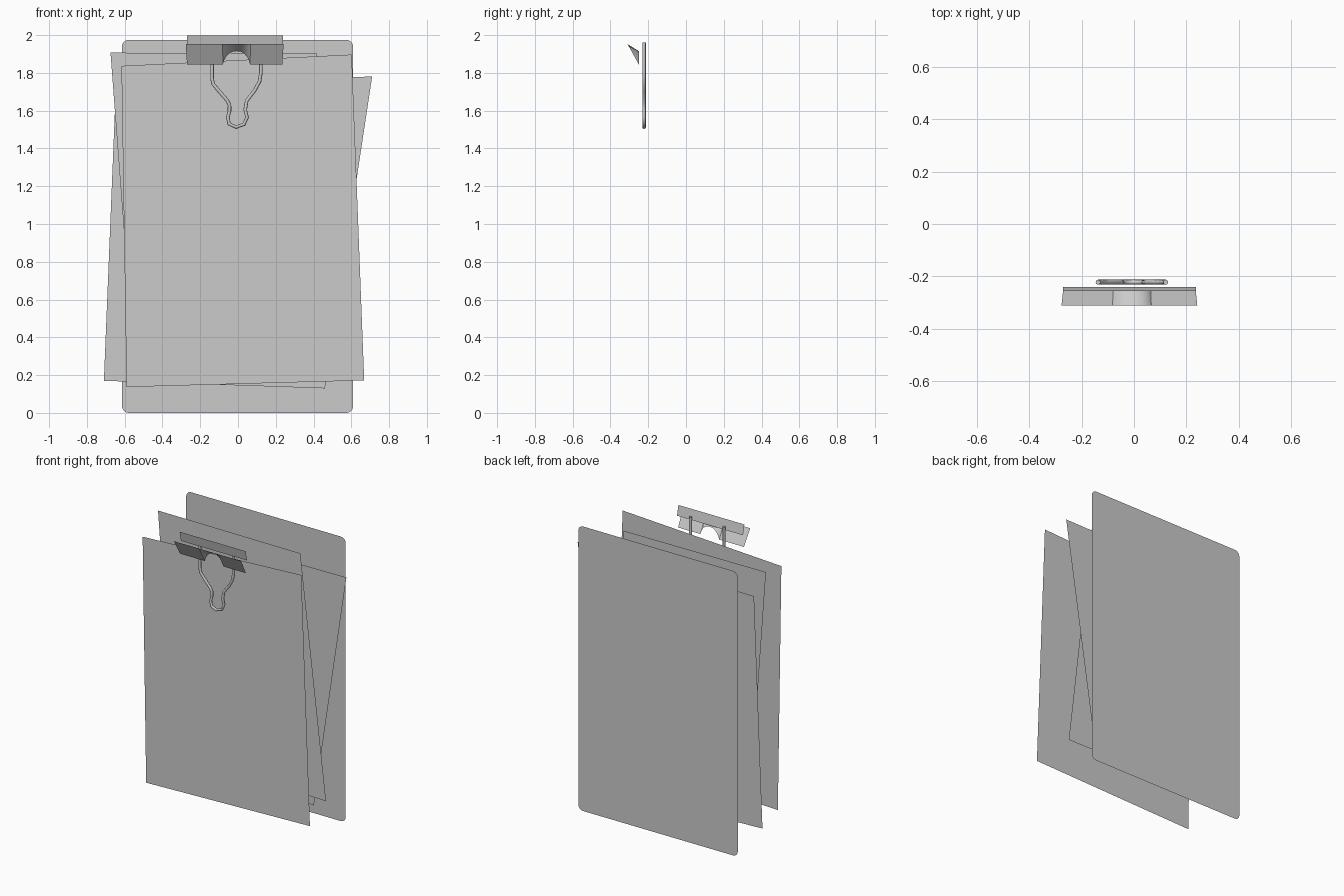
import bpy, math

if "Cube" in bpy.data.objects:
    bpy.data.objects.remove(bpy.data.objects["Cube"])


def mesh_object(name, verts, faces):
    mesh = bpy.data.meshes.new(name)
    mesh.from_pydata(verts, [], faces)
    mesh.update()
    obj = bpy.data.objects.new(name, mesh)
    bpy.context.collection.objects.link(obj)
    return obj


def flat_panel(name, y, outline):
    """Single thin face from an x, z outline (counter-clockwise seen from the front)."""
    return mesh_object(name, [(x, y, z) for x, z in outline], [range(len(outline))])


def ruled_strip(name, lower, upper):
    """Strip of quads between two point rows of equal length."""
    n = len(lower)
    faces = [(i, i + 1, n + i + 1, n + i) for i in range(n - 1)]
    return mesh_object(name, lower + upper, faces)


# Backing board with rounded corners
x0, x1, z0, z1, r = -0.615, 0.61, 0.0, 1.975, 0.038
corners = [(x0 + r, z0 + r, 180), (x1 - r, z0 + r, 270),
           (x1 - r, z1 - r, 0), (x0 + r, z1 - r, 90)]
outline = []
for cx, cz, start in corners:
    for k in range(7):
        a = math.radians(start + 15 * k)
        outline.append((cx + r * math.cos(a), cz + r * math.sin(a)))
flat_panel("backing_board", 0.31, outline)

# Loose paper sheets, each slightly skewed
flat_panel("paper_back", 0.175, [(-0.71, 0.17), (0.46, 0.13), (0.71, 1.78), (-0.645, 1.765)])
flat_panel("paper_middle", 0.087, [(-0.55, 0.25), (0.615, 0.235), (0.418, 1.902), (-0.675, 1.907)])
flat_panel("paper_front", -0.165, [(-0.59, 0.137), (0.668, 0.172), (0.602, 1.897), (-0.617, 1.837)])

# Clip jaw: sloped plate with an arched notch along the lower edge
profile = [(-0.27, 1.845), (-0.08, 1.845), (-0.074, 1.865), (-0.063, 1.885), (-0.048, 1.902),
           (-0.03, 1.912), (-0.008, 1.915), (0.015, 1.912), (0.033, 1.902), (0.048, 1.885),
           (0.058, 1.865), (0.064, 1.845), (0.235, 1.845)]
lower = [(x, -0.25, z) for x, z in profile]
upper = [(-0.0175 + (x + 0.0175) * 1.025, -0.31, 1.953) for x, z in profile]
jaw = ruled_strip("clip_jaw", lower, upper)
for poly in jaw.data.polygons:
    poly.use_smooth = True
bpy.context.view_layer.objects.active = jaw
jaw.select_set(True)
bpy.ops.object.shade_smooth_by_angle(angle=math.radians(30))

# Clip back plate
ruled_strip("clip_back_plate",
            [(-0.27, -0.24, 1.93), (0.237, -0.24, 1.93)],
            [(-0.27, -0.255, 1.999), (0.237, -0.255, 1.999)])

# Wire handle loop
path = [(-0.137, 1.96), (-0.137, 1.77), (-0.132, 1.742), (-0.10, 1.703), (-0.058, 1.655),
        (-0.045, 1.63), (-0.045, 1.598), (-0.054, 1.565), (-0.047, 1.53), (-0.01, 1.513),
        (0.032, 1.528), (0.048, 1.565), (0.038, 1.605), (0.046, 1.652), (0.09, 1.71),
        (0.114, 1.755), (0.121, 1.80), (0.121, 1.96)]
curve = bpy.data.curves.new("wire_handle", "CURVE")
curve.dimensions = "3D"
curve.bevel_depth = 0.0095
curve.bevel_resolution = 2
curve.use_fill_caps = True
spline = curve.splines.new("POLY")
spline.points.add(len(path) - 1)
for point, (x, z) in zip(spline.points, path):
    point.co = (x, -0.222, z, 1)
handle = bpy.data.objects.new("wire_handle", curve)
bpy.context.collection.objects.link(handle)
